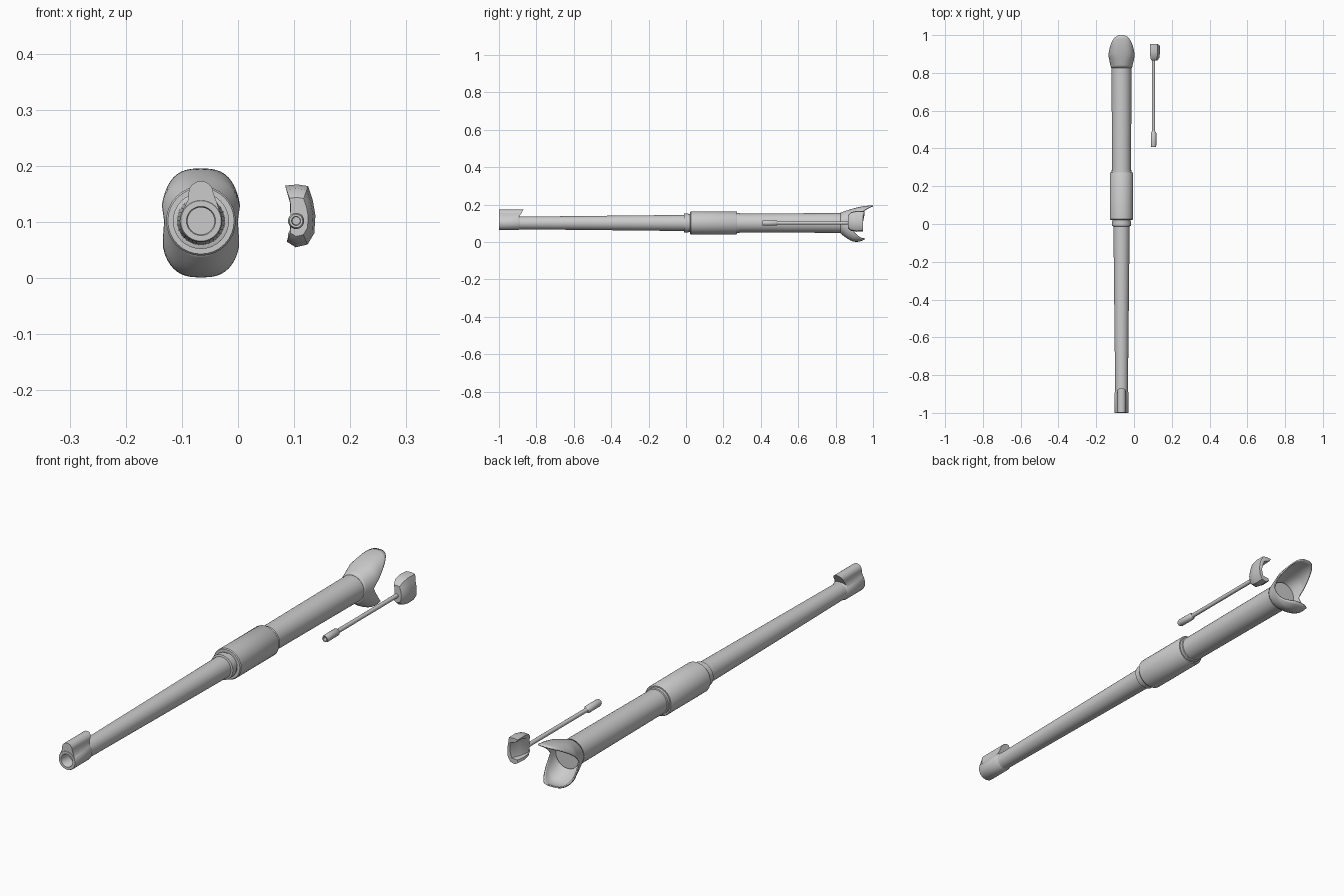
import bpy, bmesh, math

if "Cube" in bpy.data.objects:
    bpy.data.objects.remove(bpy.data.objects["Cube"])

XC, ZC = -0.066, 0.102      # main tube axis
RX, RZ = 0.1035, 0.102      # small rod axis

grey = bpy.data.materials.new("plain grey")
grey.diffuse_color = (0.6, 0.6, 0.6, 1)
grey.use_nodes = True
grey.node_tree.nodes["Principled BSDF"].inputs["Base Color"].default_value = grey.diffuse_color


def finish(name, bm, angle=35, recalc=True):
    if recalc:
        bmesh.ops.recalc_face_normals(bm, faces=bm.faces)
    me = bpy.data.meshes.new(name)
    bm.to_mesh(me)
    bm.free()
    me.materials.append(grey)
    ob = bpy.data.objects.new(name, me)
    bpy.context.collection.objects.link(ob)
    bpy.ops.object.select_all(action='DESELECT')
    ob.select_set(True)
    bpy.context.view_layer.objects.active = ob
    bpy.ops.object.shade_smooth_by_angle(angle=math.radians(angle))
    return ob


def lathe(name, profile, cx, cz, n=32):
    """Turn (y, radius) pairs around an axis along y, ends capped."""
    bm = bmesh.new()
    rings = []
    for y, r in profile:
        rings.append([bm.verts.new((cx + r * math.cos(2 * math.pi * i / n), y,
                                    cz + r * math.sin(2 * math.pi * i / n))) for i in range(n)])
    for a, b in zip(rings, rings[1:]):
        for i in range(n):
            k = (i + 1) % n
            bm.faces.new((a[i], b[i], b[k], a[k]))
    bm.faces.new(rings[0])
    bm.faces.new(rings[-1])
    return finish(name, bm)


def loft(name, sections, angle=35):
    """Join equal-length closed rings of 3D points, ends capped."""
    bm = bmesh.new()
    rings = [[bm.verts.new(p) for p in s] for s in sections]
    for a, b in zip(rings, rings[1:]):
        for i in range(len(a)):
            k = (i + 1) % len(a)
            bm.faces.new((a[i], b[i], b[k], a[k]))
    bm.faces.new(rings[0])
    bm.faces.new(rings[-1])
    bmesh.ops.triangulate(bm, faces=[f for f in bm.faces if len(f.verts) > 4])
    return finish(name, bm, angle)


# Tapered front tube and wider rear tube
lathe("front_tube", [(-0.95, 0.033), (-0.01, 0.043), (0.03, 0.043)], XC, ZC)
lathe("rear_tube", [(0.26, 0.050), (0.82, 0.053), (0.852, 0.053)], XC, ZC)

# Centre sleeve with stepped collars
lathe("centre_sleeve", [(-0.012, 0.045), (-0.010, 0.050), (0.014, 0.050), (0.014, 0.047),
                        (0.022, 0.047), (0.022, 0.059), (0.026, 0.062), (0.268, 0.062),
                        (0.273, 0.059), (0.273, 0.054), (0.285, 0.054), (0.287, 0.050)], XC, ZC)

# Front ring with a blind bore
lathe("front_ring", [(-0.88, 0.030), (-0.895, 0.038), (-0.997, 0.038), (-1.0, 0.036),
                     (-1.0, 0.026), (-0.997, 0.024), (-0.93, 0.024)], XC, ZC)

# Round-topped fin on the front ring, flanks blended, rear slanted
half = [(0.0335, 0.017), (0.027, 0.028), (0.0225, 0.038), (0.022, 0.050)]
half += [(0.022 * math.cos(a), 0.050 + 0.021 * math.sin(a))
         for a in (math.pi / 10 * i for i in range(1, 5))]
outline = half + [(0, 0.071)] + [(-x, z) for x, z in reversed(half)] + [(0, 0.030)]
loft("front_fin", [
    [(XC + x, -0.999, ZC + z) for x, z in outline],
    [(XC + x, -0.90 + 0.03 * min(1, max(0, (z - 0.02) / 0.05)), ZC + z) for x, z in outline]])

# Flared jaw: two rounded lips with a notch at each side
N, M, Y0 = 48, 10, 0.825
bm = bmesh.new()
rings = []
for j in range(M + 1):
    ring = []
    for i in range(N):
        a = 2 * math.pi * i / N
        c, s = math.cos(a), math.sin(a)
        reach = 0.13 if s > 0 else 0.088
        y = Y0 + (0.87 + reach * abs(s) ** 1.2 - Y0) * j / M
        t = (y - Y0) / (1 - Y0)
        rx = 0.055 + 0.0165 * min(1, t * 2.5)
        if s > 0:
            rz = 0.055 + 0.0385 * math.sin(t * math.pi / 2)
        else:
            rz = 0.055 + 0.046 * math.sin(t * math.pi)
        e = 1 - 0.25 * min(1, t * 2.5)
        ring.append(bm.verts.new((XC + rx * math.copysign(abs(c) ** e, c), y,
                                  ZC + rz * math.copysign(abs(s) ** e, s))))
    rings.append(ring)
for a, b in zip(rings, rings[1:]):
    for i in range(N):
        k = (i + 1) % N
        bm.faces.new((a[i], b[i], b[k], a[k]))
jaw = finish("flared_jaw", bm, 40, recalc=False)
shell = jaw.modifiers.new("wall", 'SOLIDIFY')
shell.thickness = 0.005
shell.offset = -1

# Thin rod with a hollow front knob
lathe("side_rod", [(0.47, 0.009), (0.50, 0.0085), (0.875, 0.0085)], RX, RZ, 16)
lathe("rod_knob", [(0.49, 0.009), (0.482, 0.0145), (0.415, 0.0145), (0.408, 0.012),
                   (0.408, 0.008), (0.435, 0.007)], RX, RZ, 20)

# Side lip at the rod end: outer curve plus a hollow that deepens rearwards
outer = [(0.084, 0.165), (0.106, 0.167), (0.125, 0.164), (0.133, 0.140), (0.138, 0.112),
         (0.136, 0.080), (0.124, 0.060), (0.103, 0.055), (0.087, 0.065)]
hollow = [(0.092, 0.075), (0.118, 0.078), (0.126, 0.105), (0.119, 0.145), (0.092, 0.153)]


def lip_section(y, size, depth, shift):
    pts = [(x, z) for x, z in outer]
    pts += [(0.086 + (x - 0.086) * depth, z) for x, z in hollow]
    return [(0.104 + shift + (x - 0.104) * size, y + (0.008 if z > 0.14 else 0) * depth,
             0.106 + (z - 0.106) * size) for x, z in pts]


loft("side_lip", [lip_section(0.866, 0.62, 0.05, 0), lip_section(0.88, 0.88, 0.15, 0),
                  lip_section(0.91, 1.0, 0.6, 0), lip_section(0.946, 0.97, 1.0, 0.001)])
